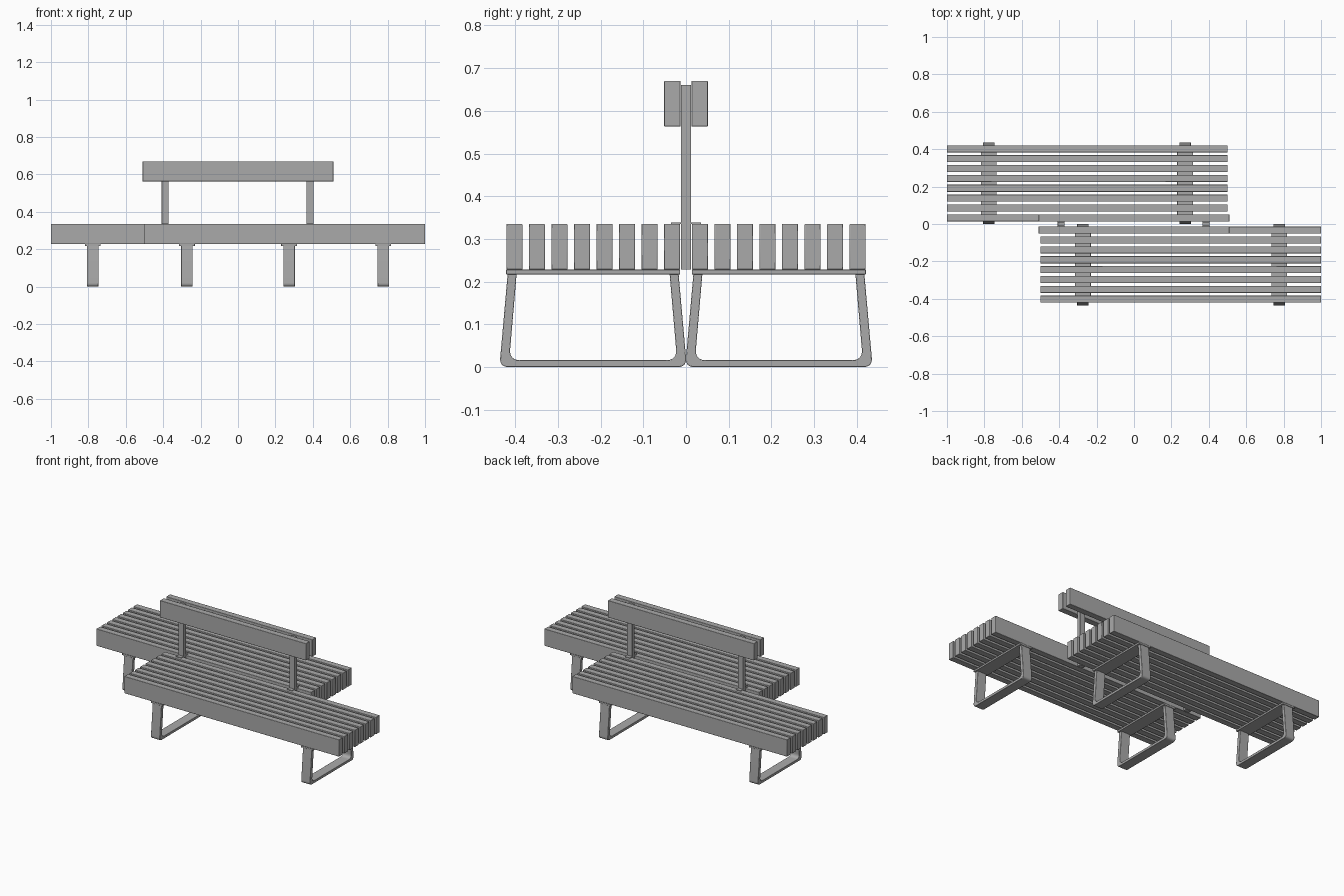
import bpy
import bmesh
from math import cos, sin, pi, radians
from mathutils import Vector

cube = bpy.data.objects.get("Cube")
if cube:
    bpy.data.objects.remove(cube, do_unlink=True)

grey = bpy.data.materials.new("plain_grey")
grey.use_nodes = True
colour = (0.4, 0.4, 0.4, 1)
grey.diffuse_color = colour
grey.node_tree.nodes["Principled BSDF"].inputs["Base Color"].default_value = colour


def finish(name, bm, bevel):
    """Turn a bmesh into a softly bevelled object."""
    bmesh.ops.recalc_face_normals(bm, faces=bm.faces)
    mesh = bpy.data.meshes.new(name)
    bm.to_mesh(mesh)
    bm.free()
    mesh.materials.append(grey)
    obj = bpy.data.objects.new(name, mesh)
    bpy.context.collection.objects.link(obj)
    mod = obj.modifiers.new("soft_edges", "BEVEL")
    mod.width = bevel
    mod.segments = 2
    mod.limit_method = "ANGLE"
    mod.angle_limit = radians(40)
    bpy.ops.object.select_all(action="DESELECT")
    obj.select_set(True)
    bpy.context.view_layer.objects.active = obj
    bpy.ops.object.shade_smooth_by_angle(angle=radians(35))
    return obj


def box(name, x, y, z, bevel=0.002):
    """Box from (min, max) ranges."""
    bm = bmesh.new()
    bmesh.ops.create_cube(bm, size=1)
    for v in bm.verts:
        v.co = [r[0] if c < 0 else r[1] for r, c in zip((x, y, z), v.co)]
    return finish(name, bm, bevel)


def fillet(prev, corner, nxt, radius, steps=6):
    """Quadratic rounding of one corner of a profile."""
    p, c, n = Vector(prev), Vector(corner), Vector(nxt)
    a = c + (p - c).normalized() * radius
    b = c + (n - c).normalized() * radius
    ts = [i / steps for i in range(steps + 1)]
    return [a * (1 - t) ** 2 + c * 2 * t * (1 - t) + b * t * t for t in ts]


def half_u(top, bottom, floor, radius):
    """Half of a splayed U, from the top down to the floor."""
    return [Vector((top, 0.22))] + fillet((top, 0.22), (bottom, floor), (0, floor), radius)


def leg_frame(name, x, y):
    outer = half_u(0.2, 0.2195, 0, 0.022)
    inner = half_u(0.179, 0.1965, 0.016, 0.026)
    mirror = lambda pts: [Vector((-p.x, p.y)) for p in reversed(pts)]
    loop_out = outer + mirror(outer)
    loop_in = inner + mirror(inner)
    bm = bmesh.new()
    rows = [[bm.verts.new((x + dx, y + p.x, p.y)) for p in loop]
            for dx, loop in ((-0.031, loop_out), (0.031, loop_out),
                             (0.031, loop_in), (-0.031, loop_in))]
    for k in range(4):
        a, b = rows[k], rows[(k + 1) % 4]
        for i in range(len(a) - 1):
            bm.faces.new((a[i], a[i + 1], b[i + 1], b[i]))
    bm.faces.new([r[0] for r in rows])
    bm.faces.new([r[-1] for r in rows])
    finish(name, bm, 0.002)


# Two staggered benches, each the other turned half round
for side, s in (("back", 1), ("front", -1)):
    span = lambda a, b: tuple(sorted((s * a, s * b)))

    # Seat slats
    for i in range(8):
        y = 0.014 + i * 0.0527
        box(f"{side}_seat_slat_{i + 1}", span(-1, 0.5), span(y, y + 0.038), (0.228, 0.335))

    # Support plates and loop legs
    for i, x in enumerate((-0.777, 0.273)):
        box(f"{side}_support_plate_{i + 1}", span(x - 0.042, x + 0.042),
            span(0.014, 0.421), (0.217, 0.228), 0.001)
        leg_frame(f"{side}_leg_{i + 1}", s * x, s * 0.2175)

    # Backrest board
    box(f"{side}_backrest_board", (-0.51, 0.51), span(0.0125, 0.051), (0.563, 0.67))

# Backrest posts with small flanges resting on the inner slats
for side, x in (("right", -0.39), ("left", 0.385)):
    xr = (x - 0.018, x + 0.018)
    box(f"{side}_backrest_post", xr, (-0.012, 0.012), (0.228, 0.661), 0.001)
    box(f"{side}_post_flange", xr, (-0.035, 0.035), (0.335, 0.339), 0.0005)
